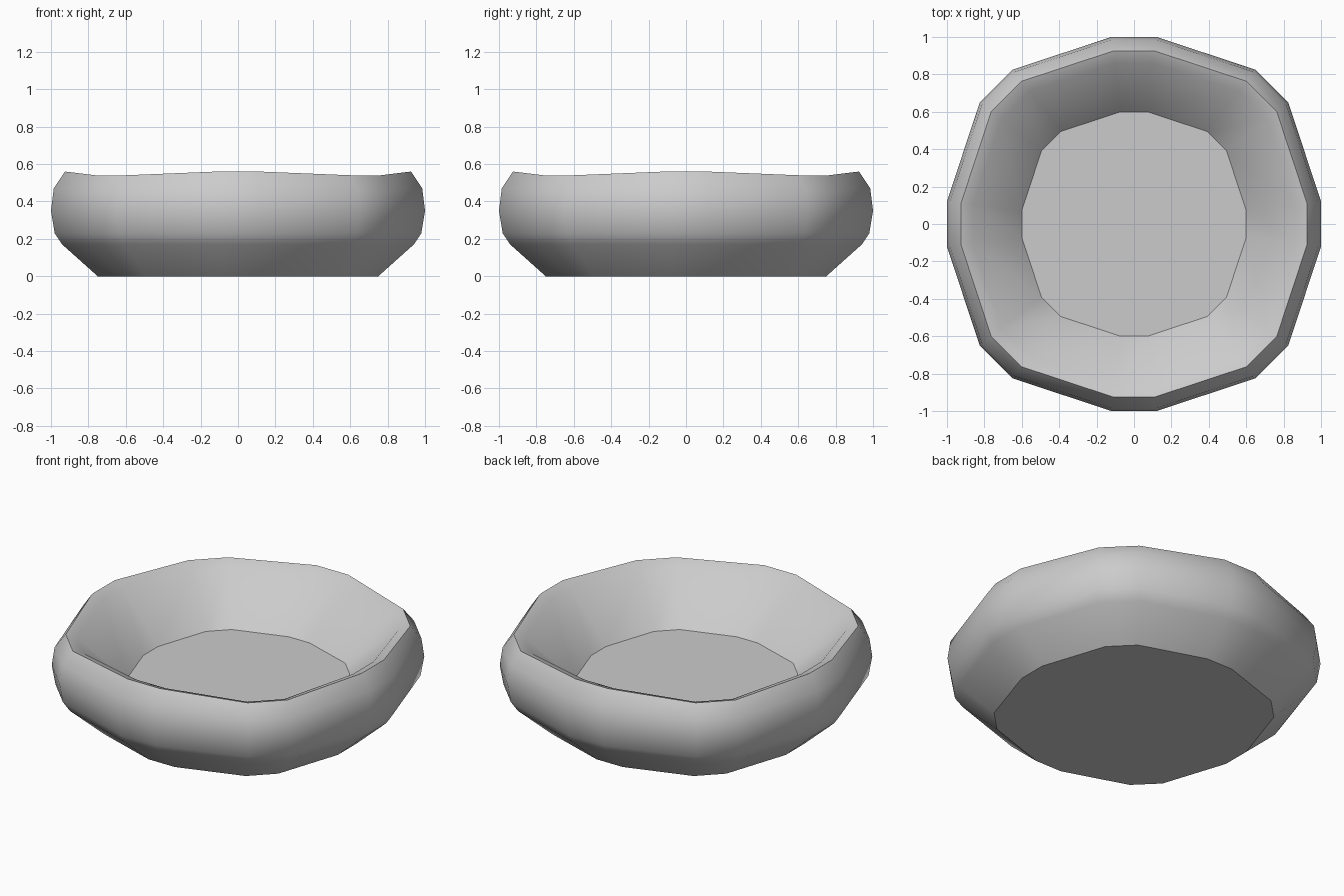
import bpy, bmesh, math

if "Cube" in bpy.data.objects:
    bpy.data.objects.remove(bpy.data.objects["Cube"])

# Rings from the underside, up the outside, over the rim and down to the floor:
# (radius on the axes, height, extra height at the corners)
RINGS = [
    (0.75, 0.00, 0.0), (0.94, 0.17, 0.0), (0.98, 0.23, 0.0),
    (1.00, 0.35, 0.0), (0.985, 0.47, -0.01), (0.925, 0.56, -0.02),
    (0.86, 0.535, -0.02), (0.60, 0.25, 0.0),
]


def outline(r):
    """Sixteen-sided rounded outline, repeated for each quarter turn."""
    quarter = [(1.0, -0.12), (1.0, 0.12), (0.825, 0.65), (0.65, 0.825)]
    pts = []
    for q in range(4):
        c, s = round(math.cos(q * math.pi / 2)), round(math.sin(q * math.pi / 2))
        pts += [(r * (c * x - s * y), r * (s * x + c * y)) for x, y in quarter]
    return pts


# Bowl shell
bm = bmesh.new()
loops = []
for r, z, corner in RINGS:
    loops.append([bm.verts.new((x, y, z + (corner if i % 4 > 1 else 0)))
                  for i, (x, y) in enumerate(outline(r))])
for a, b in zip(loops, loops[1:]):
    for i in range(16):
        j = (i + 1) % 16
        bm.faces.new((a[i], a[j], b[j], b[i]))

# Underside and inner floor
bm.faces.new(loops[0][::-1])
bm.faces.new(loops[-1])
bmesh.ops.recalc_face_normals(bm, faces=bm.faces)

mesh = bpy.data.meshes.new("bowl")
bm.to_mesh(mesh)
bm.free()
bowl = bpy.data.objects.new("bowl", mesh)
bpy.context.collection.objects.link(bowl)

# Smooth sides with a crisp rim, base and floor
bpy.context.view_layer.objects.active = bowl
bowl.select_set(True)
bpy.ops.object.shade_smooth_by_angle(angle=math.radians(35))
